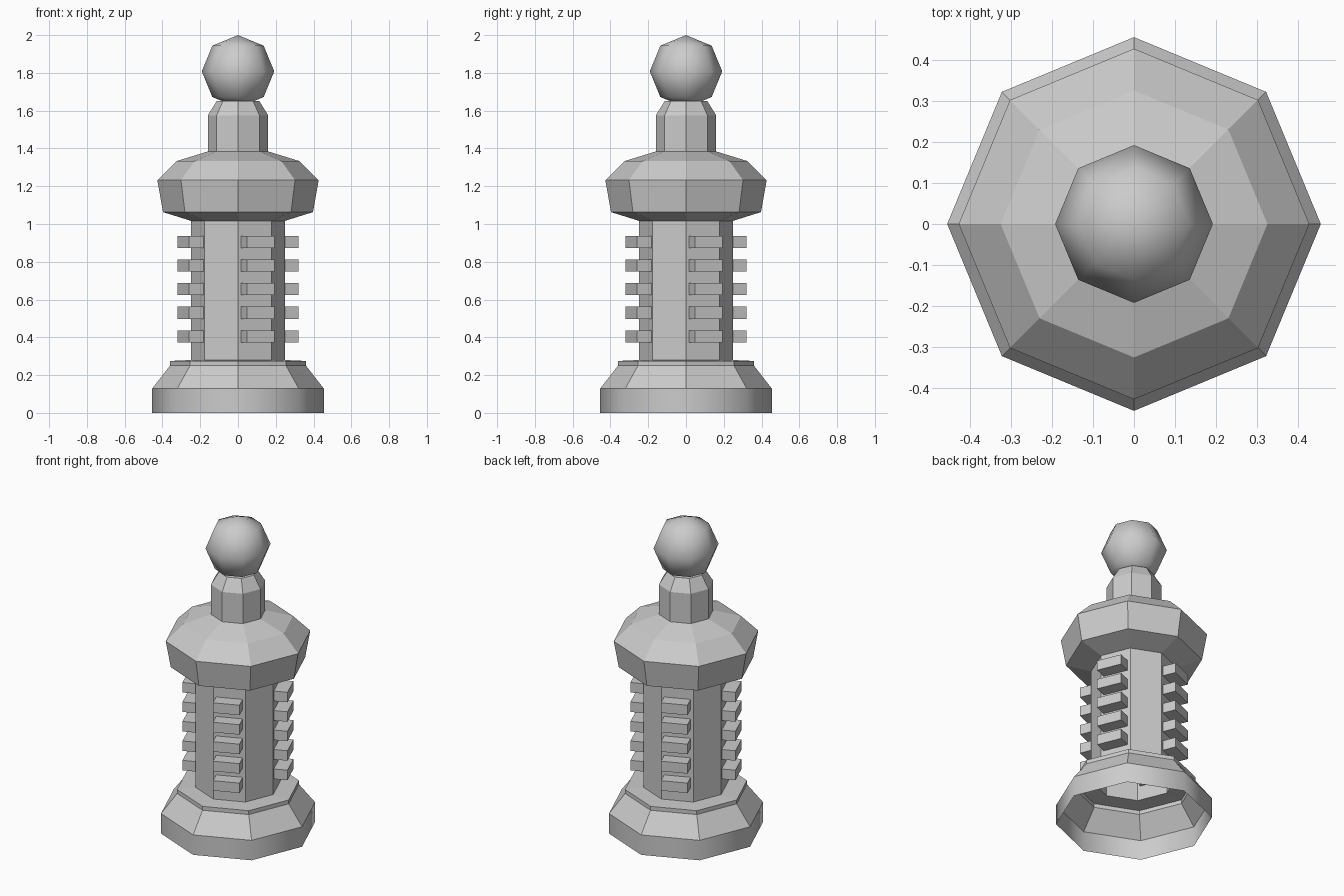
import bpy, bmesh
from math import cos, sin, pi, radians
from mathutils import Matrix

if "Cube" in bpy.data.objects:
    bpy.data.objects.remove(bpy.data.objects["Cube"])

SIDES = 8


def finish(name, bm):
    mesh = bpy.data.meshes.new(name)
    bm.to_mesh(mesh)
    bm.free()
    obj = bpy.data.objects.new(name, mesh)
    bpy.context.collection.objects.link(obj)
    return obj


def lathe(name, profile, smooth_bands=()):
    """Spin (radius, z) points, bottom to top, into an open octagonal shell."""
    bm = bmesh.new()
    rings = [[bm.verts.new((r * cos(2 * pi * i / SIDES), r * sin(2 * pi * i / SIDES), z))
              for i in range(SIDES)] for r, z in profile]
    for band, (low, high) in enumerate(zip(rings, rings[1:])):
        for i in range(SIDES):
            j = (i + 1) % SIDES
            face = bm.faces.new((low[i], low[j], high[j], high[i]))
            face.smooth = band in smooth_bands
    return finish(name, bm)


# Hollow flared base with a smooth foot band and a thin top lip
lathe("base", [(0.455, 0), (0.455, 0.128), (0.36, 0.25), (0.36, 0.275), (0.25, 0.28)],
      smooth_bands=(0,))

# Octagonal column
lathe("column", [(0.25, 0.28), (0.25, 1.017)])

# Wide faceted collar
lathe("collar", [(0.25, 1.017), (0.397, 1.063), (0.427, 1.232), (0.325, 1.333), (0.16, 1.384)])

# Neck with tapered top
lathe("neck", [(0.16, 1.384), (0.16, 1.575), (0.112, 1.652), (0.06, 1.652)])

# Ball finial
bm = bmesh.new()
bmesh.ops.create_uvsphere(bm, u_segments=SIDES, v_segments=8, radius=0.192,
                          matrix=Matrix.Translation((0, 0, 1.808)))
# keep only the 45-degree latitude rings so the ball is octagonal in profile too
bm.clear()
bmesh.ops.create_uvsphere(bm, u_segments=SIDES, v_segments=4, radius=0.192,
                          matrix=Matrix.Translation((0, 0, 1.808)))
for face in bm.faces:
    face.smooth = True
finish("ball", bm)

# Five rows of fins on every second column face
bm = bmesh.new()
for side in range(4):
    turn = Matrix.Rotation(radians(22.5 + 90 * side), 4, 'Z')
    for row in range(5):
        place = Matrix.Translation((0.264, 0, 0.405 + 0.125 * row))
        size = Matrix.Diagonal((0.098, 0.158, 0.064, 1))
        bmesh.ops.create_cube(bm, size=1, matrix=turn @ place @ size)
finish("fins", bm)
